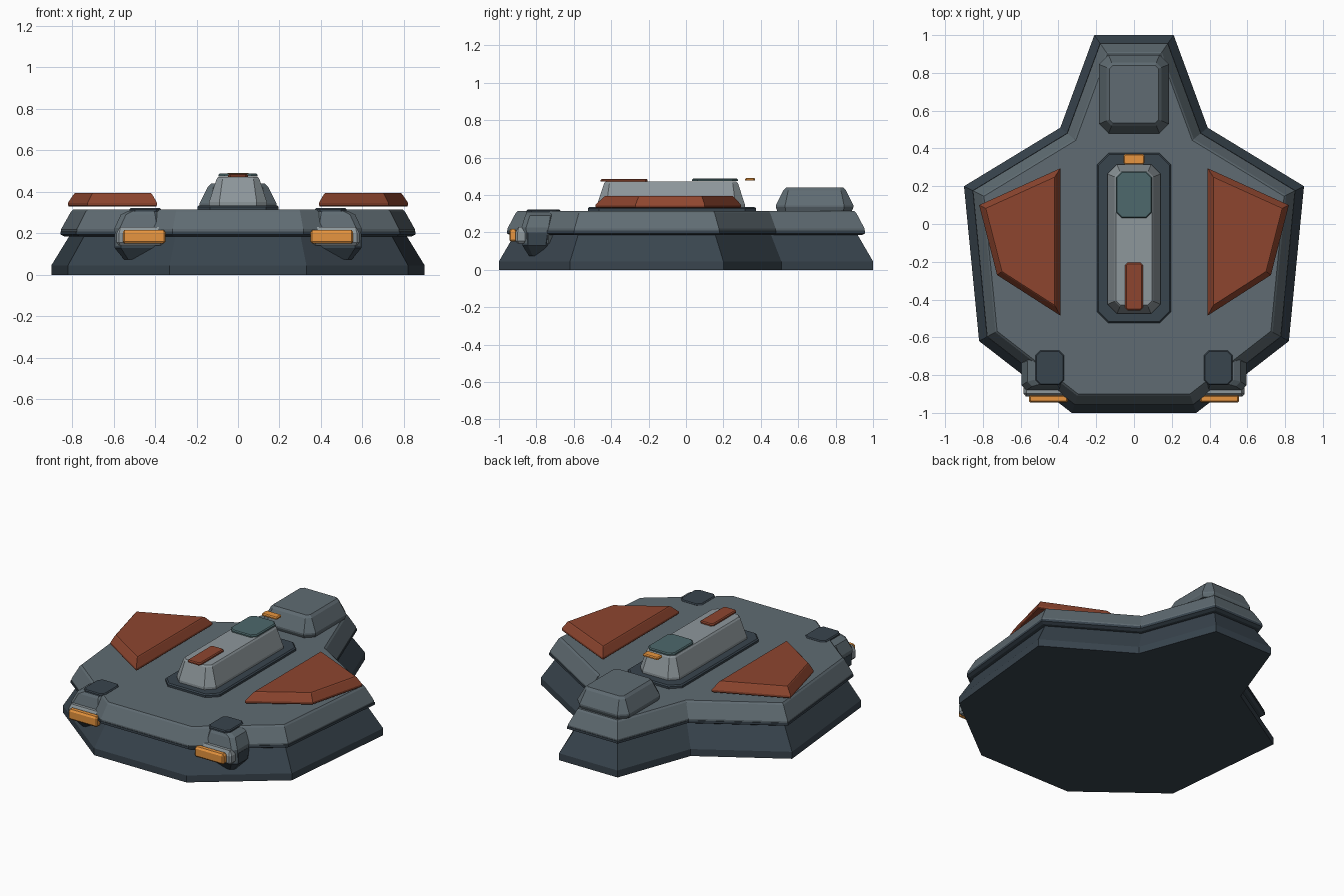
import bpy, bmesh
from mathutils import Vector

if "Cube" in bpy.data.objects:
    bpy.data.objects.remove(bpy.data.objects["Cube"])


def material(name, rgb):
    m = bpy.data.materials.new(name)
    m.diffuse_color = (*rgb, 1)
    m.use_nodes = True
    m.node_tree.nodes["Principled BSDF"].inputs["Base Color"].default_value = m.diffuse_color
    return m


HULL = material("dark_slate", (0.04, 0.058, 0.075))
DECK = material("slate", (0.115, 0.148, 0.168))
RED = material("rust", (0.27, 0.06, 0.028))
ORANGE = material("amber", (0.8, 0.3, 0.05))
TEAL = material("teal", (0.075, 0.14, 0.15))
LIGHT = material("light_grey", (0.27, 0.31, 0.33))


def inset(pts, d):
    """Move every edge of a counter-clockwise outline inwards by d."""
    out = []
    for i, p in enumerate(pts):
        p, a, b = Vector(p), Vector(pts[i - 1]), Vector(pts[(i + 1) % len(pts)])
        u, v = (p - a).normalized(), (b - p).normalized()
        n1, n2 = Vector((-u.y, u.x)), Vector((-v.y, v.x))
        q = p + (n1 + n2) * d / (1 + n1.dot(n2))
        out.append((q.x, q.y))
    return out


def rect(x0, x1, y0, y1, c):
    """Counter-clockwise rectangle with cut corners."""
    return [(x0 + c, y0), (x1 - c, y0), (x1, y0 + c), (x1, y1 - c),
            (x1 - c, y1), (x0 + c, y1), (x0, y1 - c), (x0, y0 + c)]


def loft(name, rings, mat, mirror=False):
    """Skin a stack of (outline, z) rings and cap both ends."""
    bm = bmesh.new()
    loops = [[bm.verts.new((x, y, z)) for x, y in pts] for pts, z in rings]
    n = len(loops[0])
    for lo, hi in zip(loops, loops[1:]):
        for i in range(n):
            j = (i + 1) % n
            bm.faces.new((lo[i], lo[j], hi[j], hi[i]))
    bm.faces.new(loops[0][::-1])
    bm.faces.new(loops[-1])
    bmesh.ops.recalc_face_normals(bm, faces=bm.faces)
    me = bpy.data.meshes.new(name)
    bm.to_mesh(me)
    bm.free()
    ob = bpy.data.objects.new(name, me)
    bpy.context.collection.objects.link(ob)
    me.materials.append(mat)
    if mirror:
        ob.modifiers.new("mirror", 'MIRROR')
    return ob


def stack(name, outline, steps, mat, mirror=False):
    """Loft one outline through (inset, z) steps."""
    return loft(name, [(inset(outline, d), z) for d, z in steps], mat, mirror)


# hull and deck share one outline
half = [(0.33, -1.0), (0.82, -0.62), (0.90, 0.20), (0.39, 0.51), (0.21, 1.0)]
outline = half + [(-x, y) for x, y in reversed(half)]
stack("lower_hull", outline, [(0.0, 0), (0.0, 0.045), (0.09, 0.2)], HULL)
stack("deck_lip", outline, [(0.06, 0.185), (0.042, 0.195), (0.042, 0.21)], HULL)
stack("upper_deck", outline, [(0.045, 0.205), (0.045, 0.22), (0.09, 0.305), (0.1, 0.315)], DECK)

# rear cowl
stack("rear_cowl", rect(-0.185, 0.185, 0.48, 0.895, 0.05),
      [(0.008, 0.315), (0, 0.335), (0, 0.345), (0.04, 0.425), (0.055, 0.44)], DECK)

# central spine on its plate
stack("spine_plate", rect(-0.195, 0.195, -0.525, 0.375, 0.06),
      [(0, 0.312), (0, 0.328), (0.008, 0.335)], HULL)
stack("spine", rect(-0.14, 0.14, -0.475, 0.315, 0.05),
      [(0, 0.33), (0, 0.35), (0.037, 0.462), (0.045, 0.472)], LIGHT)

# pads along the spine
for name, box, cut, z, mat in [
        ("canopy_pad", (-0.095, 0.095, 0.032, 0.278), 0.03, 0.474, TEAL),
        ("spine_stripe", (-0.047, 0.047, -0.457, -0.205), 0.012, 0.472, RED),
        ("rear_marker", (-0.055, 0.055, 0.315, 0.37), 0.008, 0.477, ORANGE)]:
    stack(name, rect(*box, cut), [(0, z), (0, z + 0.008), (0.006, z + 0.014)], mat)

# side panels
stack("side_panel", [(0.39, -0.485), (0.725, -0.27), (0.82, 0.10), (0.39, 0.295)],
      [(0.004, 0.33), (0, 0.335), (0, 0.347), (0.025, 0.39), (0.03, 0.395)], RED, True)

# headlamp assemblies
loft("lamp_pod", [(rect(0.41, 0.55, -0.84, -0.75, 0.02), 0.075),
                  (rect(0.36, 0.595, -0.875, -0.72, 0.03), 0.13),
                  (rect(0.36, 0.595, -0.875, -0.71, 0.03), 0.2)], HULL, True)
loft("lamp_housing", [(rect(0.37, 0.59, -0.875, -0.71, 0.025), 0.14),
                      (rect(0.365, 0.595, -0.88, -0.71, 0.025), 0.225),
                      (rect(0.375, 0.565, -0.86, -0.70, 0.025), 0.29),
                      (rect(0.38, 0.53, -0.85, -0.69, 0.025), 0.308)], DECK, True)
stack("lamp_cap", rect(0.37, 0.522, -0.852, -0.67, 0.025),
      [(0, 0.305), (0, 0.316), (0.006, 0.322)], HULL, True)
stack("lamp_bracket", rect(0.36, 0.585, -0.912, -0.85, 0.012),
      [(0.01, 0.142), (0, 0.155), (0, 0.2), (0.015, 0.23)], LIGHT, True)
stack("lamp_lens", rect(0.35, 0.555, -0.945, -0.905, 0.007),
      [(0.006, 0.152), (0, 0.16), (0, 0.205), (0.008, 0.217)], ORANGE, True)
